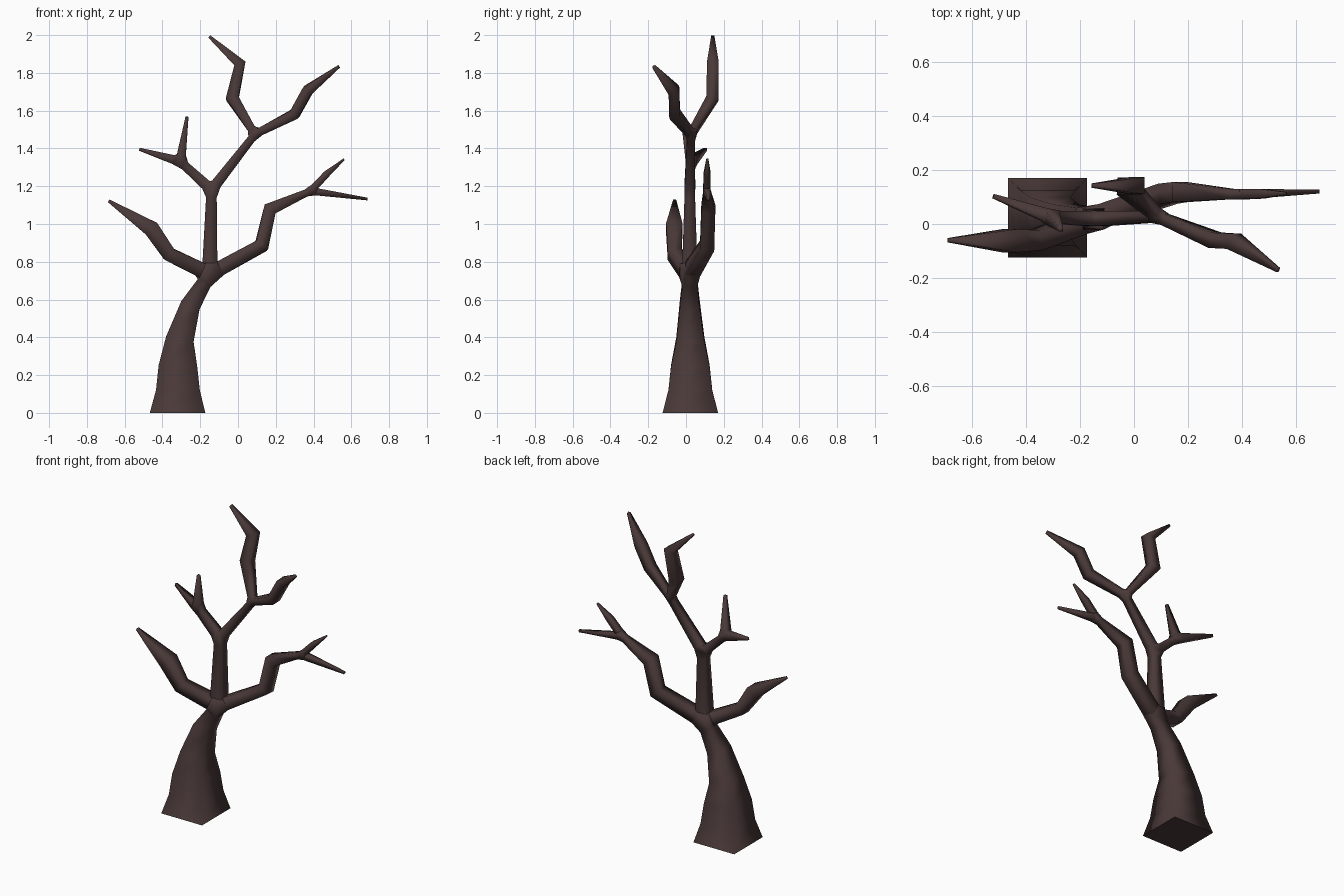
import bpy, bmesh
from mathutils import Vector

if "Cube" in bpy.data.objects:
    bpy.data.objects.remove(bpy.data.objects["Cube"])

# Forks: x, y, z, half width
FORKS = {
    "crown":      (-0.15, 0.02, 0.735, 0.045),
    "middle":     (-0.14, 0.02, 1.18, 0.032),
    "upper":      (0.09, 0.027, 1.475, 0.024),
    "left_twig":  (-0.305, 0.025, 1.33, 0.027),
    "right_twig": (0.385, 0.11, 1.175, 0.022),
}

# Branches: start fork, points (x, y, z, half width), end fork
BRANCHES = [
    # trunk
    (None, [(-0.32, 0.023, 0.0, 0.147), (-0.318, 0.023, 0.12, 0.116),
            (-0.318, 0.023, 0.25, 0.102), (-0.308, 0.023, 0.39, 0.074),
            (-0.252, 0.02, 0.57, 0.053)], "crown"),
    # lower left limb
    ("crown", [(-0.365, -0.06, 0.84, 0.037), (-0.458, -0.062, 0.975, 0.043),
               (-0.685, -0.06, 1.123, 0.008)], None),
    # lower right limb with two twigs
    ("crown", [(0.125, 0.112, 0.885, 0.038), (0.17, 0.118, 1.08, 0.037)], "right_twig"),
    ("right_twig", [(0.47, 0.112, 1.265, 0.018), (0.562, 0.113, 1.343, 0.005)], None),
    ("right_twig", [(0.686, 0.12, 1.132, 0.007)], None),
    # central stem
    ("crown", [], "middle"),
    ("middle", [], "left_twig"),
    ("left_twig", [(-0.52, 0.103, 1.395, 0.008)], None),
    ("left_twig", [(-0.27, -0.02, 1.567, 0.008)], None),
    # top limbs
    ("middle", [], "upper"),
    ("upper", [(-0.03, 0.14, 1.665, 0.033), (0.01, 0.142, 1.85, 0.031),
               (-0.152, 0.142, 1.993, 0.008)], None),
    ("upper", [(0.30, -0.06, 1.582, 0.029), (0.37, -0.064, 1.708, 0.029),
               (0.533, -0.17, 1.833, 0.008)], None),
]

bm = bmesh.new()
fork_rings = {name: [] for name in FORKS}


def ring(pos, tangent, r):
    """Square cross-section, two sides kept facing front and back."""
    u = Vector((0, 1, 0))
    u = (u - tangent * u.dot(tangent)).normalized()
    v = tangent.cross(u)
    return [bm.verts.new(pos + (u * a + v * b) * r)
            for a, b in ((1, 1), (-1, 1), (-1, -1), (1, -1))]


def near_fork(name, toward):
    """Point a little way out from a fork along a branch."""
    x, y, z, r = FORKS[name]
    c = Vector((x, y, z))
    p = c + (Vector(toward[:3]) - c).normalized() * r * 1.25
    return (*p, r * 0.88)


def branch(start, pts, end):
    pts = list(pts)
    first = pts[0] if pts else FORKS[end]
    last = pts[-1] if pts else FORKS[start]
    if start:
        pts.insert(0, near_fork(start, first))
    if end:
        pts.append(near_fork(end, last))
    pos = [Vector(p[:3]) for p in pts]
    dirs = [(b - a).normalized() for a, b in zip(pos, pos[1:])]
    rings = []
    for i, p in enumerate(pos):
        t = (dirs[max(i - 1, 0)] + dirs[min(i, len(dirs) - 1)]).normalized()
        if p.z == 0:
            t = Vector((0, 0, 1))
        rings.append(ring(p, t, pts[i][3]))
    for a, b in zip(rings, rings[1:]):
        for k in range(4):
            j = (k + 1) % 4
            bm.faces.new((a[k], a[j], b[j], b[k]))
    # close free ends, remember the ends that meet a fork
    for name, rg in ((start, rings[0]), (end, rings[-1])):
        if name:
            fork_rings[name].append(rg)
        else:
            bm.faces.new(rg)


for b in BRANCHES:
    branch(*b)

# Join the limbs at each fork with a hull around their ends
for rings in fork_rings.values():
    res = bmesh.ops.convex_hull(bm, input=[v for rg in rings for v in rg])
    faces = [f for f in res["geom"] if isinstance(f, bmesh.types.BMFace)]
    inner = [f for f in faces if any(set(f.verts) <= set(rg) for rg in rings)]
    bmesh.ops.delete(bm, geom=inner, context="FACES_ONLY")

bmesh.ops.recalc_face_normals(bm, faces=bm.faces[:])
for f in bm.faces:
    f.smooth = True
# flat underside
for e in bm.edges:
    if all(v.co.z < 0.001 for v in e.verts):
        e.smooth = False

mesh = bpy.data.meshes.new("bare_tree")
bm.to_mesh(mesh)
bm.free()
bark = bpy.data.materials.new("dark_brown_bark")
bark.diffuse_color = (0.068, 0.041, 0.040, 1)
bark.use_nodes = True
bark.node_tree.nodes["Principled BSDF"].inputs["Base Color"].default_value = bark.diffuse_color
mesh.materials.append(bark)
tree = bpy.data.objects.new("bare_tree", mesh)
bpy.context.collection.objects.link(tree)
